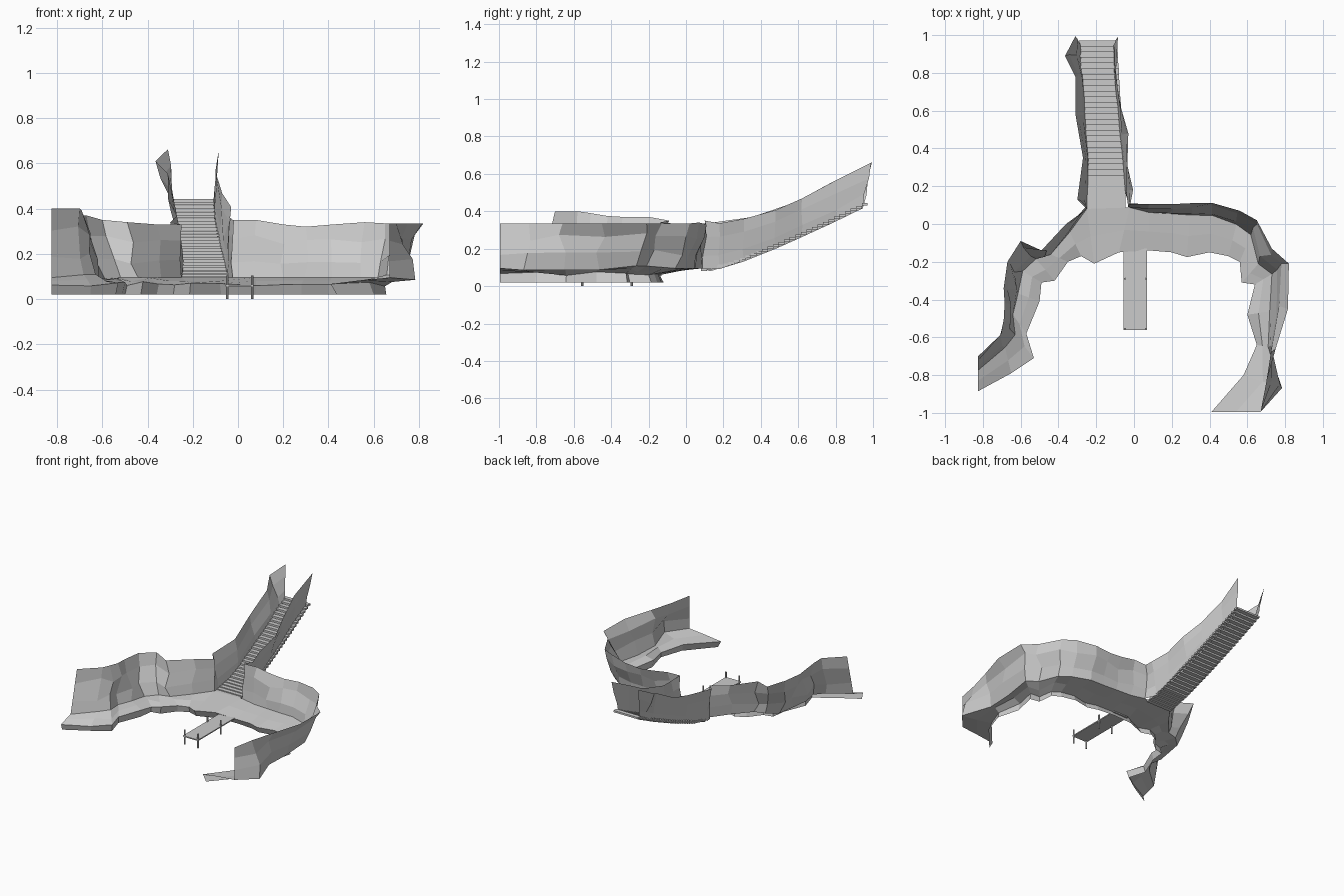
import bpy, bmesh, random
from mathutils import Vector

if "Cube" in bpy.data.objects:
    bpy.data.objects.remove(bpy.data.objects["Cube"])

random.seed(4)

# Stations along the cove: shore x, y, cliff-top x, y, beach share of width, cliff-top z
ST = [
    (-.825, -.885, -.825, -.70, .60, .40), (-.65, -.79, -.70, -.58, .65, .40),
    (-.53, -.71, -.69, -.51, .62, .39), (-.57, -.58, -.685, -.42, .62, .375),
    (-.50, -.41, -.69, -.34, .60, .37), (-.49, -.31, -.67, -.20, .55, .37),
    (-.42, -.30, -.60, -.09, .55, .35), (-.35, -.20, -.49, -.14, .65, .34),
    (-.28, -.17, -.36, .00, .75, .33), (-.21, -.21, -.25, .08, 1.0, .33),
    (-.08, -.15, -.02, .10, .95, .35), (.08, -.14, .08, .105, .82, .35),
    (.20, -.15, .20, .105, .80, .33), (.28, -.175, .30, .11, .78, .32),
    (.40, -.15, .42, .11, .75, .33), (.50, -.17, .56, .07, .70, .34),
    (.56, -.20, .65, .02, .65, .335), (.57, -.31, .73, -.13, .55, .335),
    (.64, -.32, .82, -.21, .50, .335), (.60, -.48, .815, -.45, .55, .335),
    (.65, -.64, .75, -.66, .60, .335), (.58, -.80, .70, -.84, 1.7, .335),
    (.41, -.995, .67, -.995, 1.0, .335)]
GAP = 9      # the stairs leave between stations 9 and 10


def add_object(name, bm):
    me = bpy.data.meshes.new(name)
    bm.to_mesh(me)
    bm.free()
    ob = bpy.data.objects.new(name, me)
    bpy.context.collection.objects.link(ob)
    return ob


def grid_object(name, columns):
    """Flat-faced sheet lofted through equal-length columns of points."""
    bm = bmesh.new()
    rows = [[bm.verts.new(p) for p in c] for c in columns]
    for a, b in zip(rows, rows[1:]):
        for i in range(len(a) - 1):
            bm.faces.new((a[i], b[i], b[i + 1], a[i + 1]))
    return add_object(name, bm)


def rough(a):
    return random.uniform(-a, a)


def rock_column(base, top, amount):
    """Uneven rock face from base to top, ends kept exact."""
    col = [base]
    for t in (.3, .68):
        p = base.lerp(top, t)
        col.append(p + Vector((rough(amount), rough(amount), rough(amount))))
    return col + [top]


def interp(pts, v):
    for (a, p), (b, q) in zip(pts, pts[1:]):
        if v <= b:
            return p + (q - p) * (v - a) / (b - a)
    return pts[-1][1]


def box(bm, lo, hi):
    lo, hi = Vector(lo), Vector(hi)
    vs = bmesh.ops.create_cube(bm, size=1)['verts']
    for v in vs:
        v.co = (lo + hi) / 2 + v.co * (hi - lo)


# Beach with an undercut shore lip, and cliff columns rougher along the two arms
beach, cliff = [], []
for n, (ix, iy, tx, ty, f, tz) in enumerate(ST):
    end = n in (0, len(ST) - 1)
    arm = not end and (n < 8 or n > 16)
    shore, top = Vector((ix, iy, .02)), Vector((tx, ty, tz))
    base = shore.lerp(top, f)
    base.z = .10 + (rough(.015) if arm else -.005)
    col = []
    for t, z in ((.1, .02), (0, .065), (.5, .085)):
        p = shore.lerp(base, t)
        p.z = z + (rough(.012 if arm else .006) if z > .02 else 0)
        col.append(p)
    beach.append(col + [base])
    cliff.append(rock_column(base, top, 0 if end else .022 if arm else .014))

grid_object("beach", beach)
grid_object("left_cliff", cliff[:GAP + 1])
grid_object("right_cliff", cliff[GAP + 1:])

# Stair slope and the height of the rock walls along it
slope = [(.08, .09), (.25, .13), (.5, .23), (.75, .343), (.97, .45)]
crest = [(.08, .34), (.2, .335), (.4, .38), (.55, .43), (.75, .54), (1, .665)]


def stair_wall(name, first, pts):
    cols = [first]
    for y, bottom_x, top_x in pts:
        yb = min(y, .945)
        base = Vector((bottom_x, yb, interp(slope, yb) - .022))
        top = Vector((top_x, y, interp(crest, y)))
        cols.append(rock_column(base, top, .008))
    grid_object(name, cols)


stair_wall("stair_wall_left", cliff[GAP], [
    (.13, -.245, -.30), (.35, -.24, -.27), (.58, -.255, -.31),
    (.78, -.27, -.31), (.89, -.275, -.365), (.995, -.28, -.31)])
stair_wall("stair_wall_right", cliff[GAP + 1], [
    (.18, -.05, -.005), (.31, -.06, -.035), (.48, -.08, -.03),
    (.62, -.09, -.07), (.80, -.105, -.10), (.99, -.11, -.085)])

# Steps
bm = bmesh.new()
N = 30
for i in range(N):
    t = i / (N - 1)
    y = .08 + .86 * t
    z = interp(slope, y + .016)
    shift = -.04 * max(0, t - .15) / .85
    box(bm, (-.25 + shift, y, z - .013), (-.045 + shift * 1.1, y + .031, z))
add_object("steps", bm)

# Dock deck and posts
bm = bmesh.new()
box(bm, (-.055, -.562, .055), (.068, -.13, .063))
add_object("dock_deck", bm)
bm = bmesh.new()
for x in (-.047, .063):
    for y in (-.555, -.29):
        r = bmesh.ops.create_cone(bm, cap_ends=True, segments=8,
                                  radius1=.006, radius2=.006, depth=.104)
        bmesh.ops.translate(bm, verts=r['verts'], vec=(x, y, .052))
add_object("dock_posts", bm)
